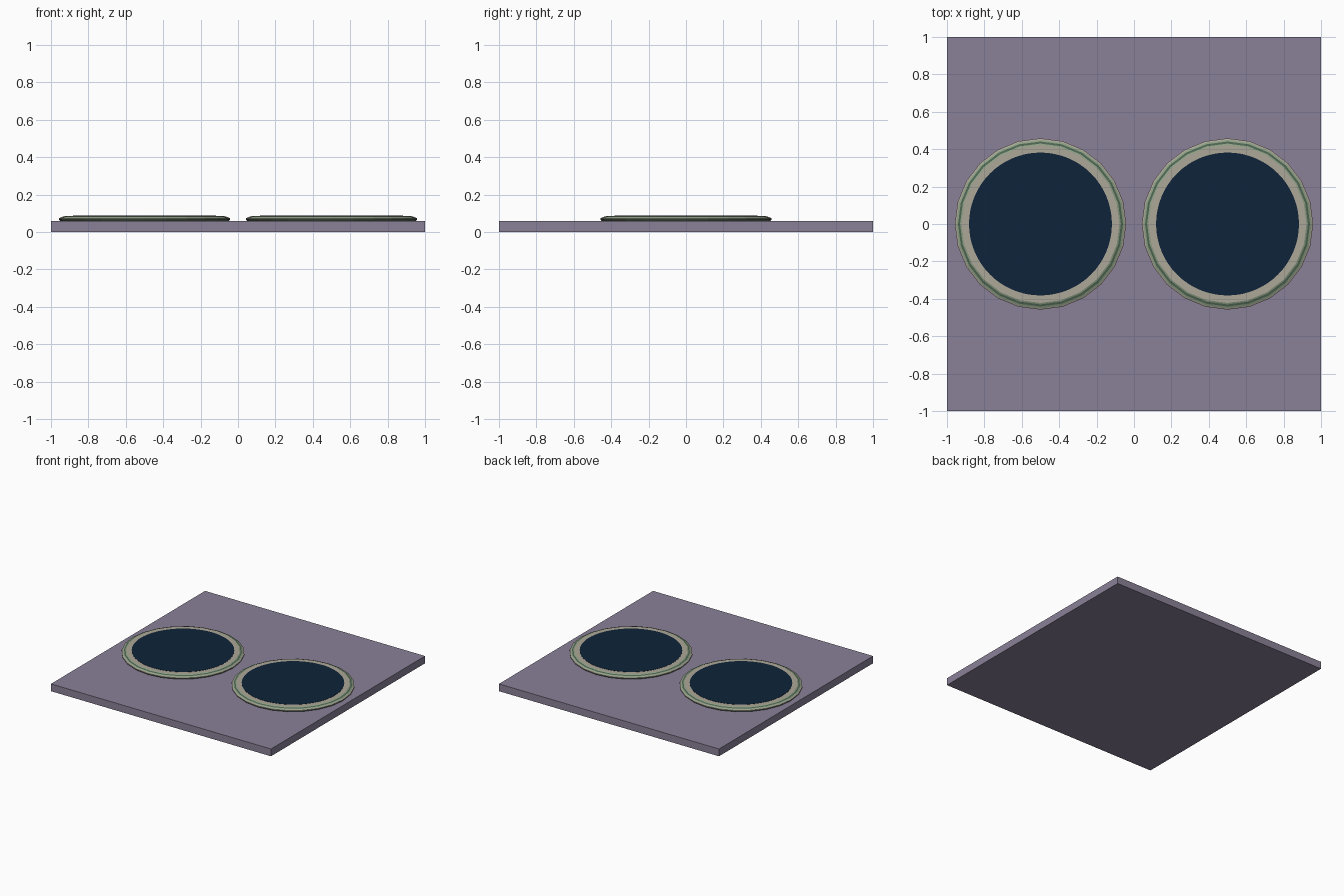
import bpy, bmesh, math

cube = bpy.data.objects.get("Cube")
if cube:
    bpy.data.objects.remove(cube, do_unlink=True)


def material(name, rgb):
    # Display values are converted to linear
    lin = [(c / 255 / 12.92) if c < 11 else ((c / 255 + 0.055) / 1.055) ** 2.4 for c in rgb]
    m = bpy.data.materials.new(name)
    m.use_nodes = True
    m.diffuse_color = (*lin, 1)
    m.node_tree.nodes["Principled BSDF"].inputs["Base Color"].default_value = (*lin, 1)
    return m


PURPLE = material("dusty purple", (138, 129, 152))
NAVY = material("navy", (14, 35, 58))
BEIGE = material("beige", (174, 167, 152))
LIGHT = material("light sage", (142, 160, 134))
DARK = material("dark green", (78, 102, 82))


def finish(bm, name, mats, location=(0, 0, 0)):
    bmesh.ops.recalc_face_normals(bm, faces=bm.faces)
    mesh = bpy.data.meshes.new(name)
    bm.to_mesh(mesh)
    bm.free()
    for m in mats:
        mesh.materials.append(m)
    obj = bpy.data.objects.new(name, mesh)
    obj.location = location
    bpy.context.collection.objects.link(obj)
    return obj


def lathe(name, profile, bands, mats, sides, location):
    # Revolve a (radius, height) profile; bands gives each strip its material
    bm = bmesh.new()
    rings = []
    for r, z in profile:
        rings.append([bm.verts.new((r * math.cos(a), r * math.sin(a), z))
                      for a in (2 * math.pi * i / sides for i in range(sides))])
    for k, band in enumerate(bands):
        for i in range(sides):
            j = (i + 1) % sides
            f = bm.faces.new((rings[k][i], rings[k][j], rings[k + 1][j], rings[k + 1][i]))
            f.material_index = band
    bm.faces.new(rings[0][::-1])
    bm.faces.new(rings[-1])
    return finish(bm, name, mats, location)


# Square base slab
bm = bmesh.new()
bmesh.ops.create_cube(bm, size=1)
bmesh.ops.scale(bm, vec=(2, 2, 0.06), verts=bm.verts)
finish(bm, "base_slab", [PURPLE], (0, 0, 0.03))

# Two round raised pads, each a banded rim with a dark inlay
rim = [(0.45, 0.058), (0.458, 0.067), (0.458, 0.073), (0.45, 0.077),
       (0.441, 0.081), (0.43, 0.084), (0.422, 0.087)]
inlay = [(0.382, 0.085), (0.382, 0.0885)]
for side, x in (("right", -0.5), ("left", 0.5)):
    lathe(side + "_pad_rim", rim, [2, 1, 0, 1, 2, 1], [BEIGE, LIGHT, DARK], 24, (x, 0, 0))
    lathe(side + "_pad_inlay", inlay, [0], [NAVY], 64, (x, 0, 0))
